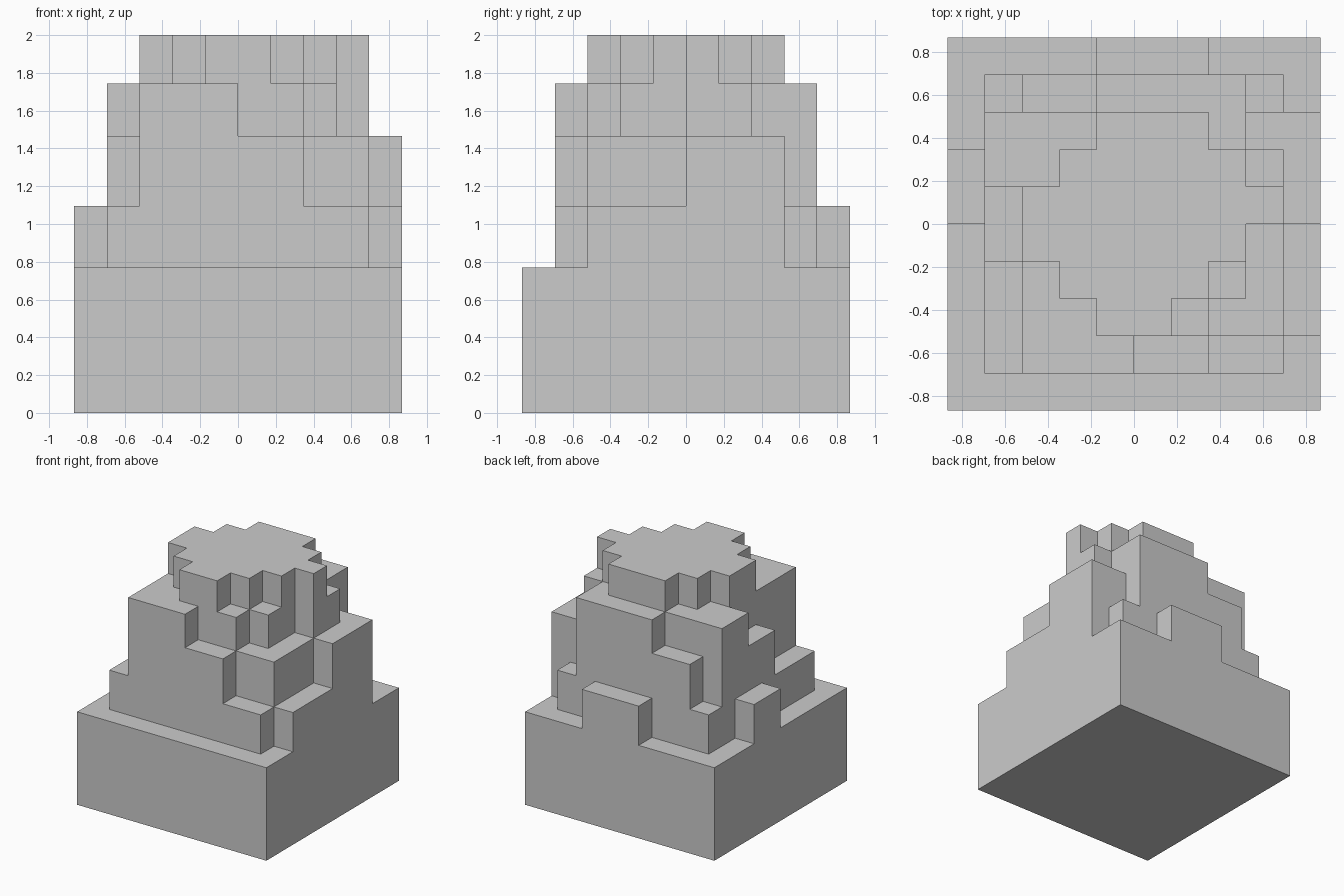
import bpy, bmesh, math

if "Cube" in bpy.data.objects:
    bpy.data.objects.remove(bpy.data.objects["Cube"])

# Terrace heights, indexed by the digits in the plan (0 = outside)
HEIGHTS = [0.0, 0.77, 1.095, 1.466, 1.743, 2.0]
# Plan of the stepped hill: rows run front to back, columns left to right
PLAN = ["1111111111",
        "1244433221",
        "1244554332",
        "1245555432",
        "1355555532",
        "2355555553",
        "2445555543",
        "1444555433",
        "1233444421",
        "1111222111"]
N = len(PLAN)
HALF = 0.867
CELL = 2 * HALF / N


def level(i, j):
    return int(PLAN[j][i]) if 0 <= i < N and 0 <= j < N else 0


bm = bmesh.new()


def quad(*corners):
    bm.faces.new([bm.verts.new((x * CELL - HALF, y * CELL - HALF, z))
                  for x, y, z in corners])


for j in range(N):
    for i in range(N):
        # Terrace top and underside
        h = HEIGHTS[level(i, j)]
        quad((i, j, h), (i + 1, j, h), (i + 1, j + 1, h), (i, j + 1, h))
        quad((i, j + 1, 0), (i + 1, j + 1, 0), (i + 1, j, 0), (i, j, 0))
        # Walls down to each lower neighbour, one band per terrace
        for a, b, di, dj in (((i, j), (i + 1, j), 0, -1),
                             ((i + 1, j), (i + 1, j + 1), 1, 0),
                             ((i + 1, j + 1), (i, j + 1), 0, 1),
                             ((i, j + 1), (i, j), -1, 0)):
            for k in range(level(i + di, j + dj), level(i, j)):
                lo, hi = HEIGHTS[k], HEIGHTS[k + 1]
                quad((*a, lo), (*b, lo), (*b, hi), (*a, hi))

# Weld the cells and merge flat areas into clean faces
bmesh.ops.remove_doubles(bm, verts=bm.verts[:], dist=1e-4)
bmesh.ops.dissolve_limit(bm, angle_limit=math.radians(1),
                         verts=bm.verts[:], edges=bm.edges[:])

mesh = bpy.data.meshes.new("stepped_hill")
bm.to_mesh(mesh)
bm.free()
bpy.context.collection.objects.link(bpy.data.objects.new("stepped_hill", mesh))
